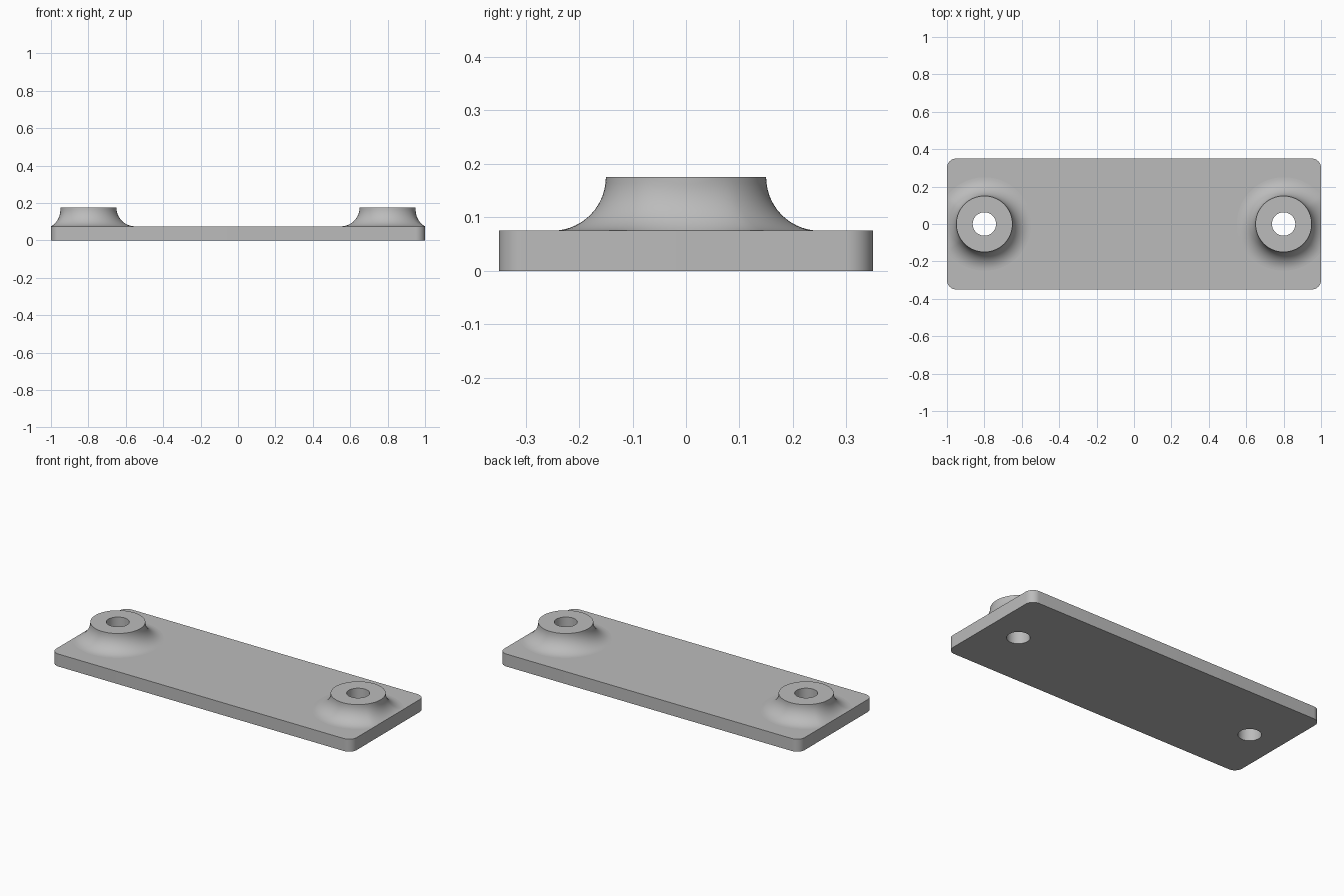
import bpy, bmesh
from math import cos, sin, pi, sqrt
from mathutils import Vector

cube = bpy.data.objects.get("Cube")
if cube:
    bpy.data.objects.remove(cube, do_unlink=True)

HALF_X, HALF_Y, CORNER = 1.0, 0.35, 0.05
PLATE_TOP, BOSS_TOP = 0.075, 0.175
BOSS_X, BOSS_R, HOLE_R, FILLET = 0.8, 0.15, 0.0625, 0.1
SEGMENTS, ARC_STEPS = 96, 14

grey = bpy.data.materials.new("plain grey")
grey.use_nodes = True
colour = (0.5, 0.5, 0.5, 1)
grey.diffuse_color = colour
grey.node_tree.nodes["Principled BSDF"].inputs["Base Color"].default_value = colour


def finish(bm, name):
    bmesh.ops.recalc_face_normals(bm, faces=bm.faces)
    mesh = bpy.data.meshes.new(name)
    bm.to_mesh(mesh)
    bm.free()
    mesh.materials.append(grey)
    obj = bpy.data.objects.new(name, mesh)
    bpy.context.collection.objects.link(obj)
    bpy.ops.object.select_all(action="DESELECT")
    obj.select_set(True)
    bpy.context.view_layer.objects.active = obj
    bpy.ops.object.shade_smooth_by_angle(angle=pi / 6)
    return obj


def circle(radius, z, x=0):
    angles = [2 * pi * i / SEGMENTS for i in range(SEGMENTS)]
    return [Vector((x + radius * cos(a), radius * sin(a), z)) for a in angles]


# Base plate: rounded outline with two round holes, extruded upwards
def build_plate():
    bm = bmesh.new()
    outline = []
    for k, (sx, sy) in enumerate([(1, 1), (-1, 1), (-1, -1), (1, -1)]):
        for i in range(13):
            a = (k + i / 12) * pi / 2
            outline.append(Vector((sx * (HALF_X - CORNER) + CORNER * cos(a),
                                   sy * (HALF_Y - CORNER) + CORNER * sin(a), 0)))
    edges = []
    for loop in (outline, circle(HOLE_R, 0, BOSS_X), circle(HOLE_R, 0, -BOSS_X)):
        verts = [bm.verts.new(p) for p in loop]
        edges += [bm.edges.new((v, verts[i - 1])) for i, v in enumerate(verts)]
    bmesh.ops.triangle_fill(bm, edges=edges, use_beauty=True)
    top = bmesh.ops.extrude_face_region(bm, geom=bm.faces[:], use_keep_orig=True)
    moved = [g for g in top["geom"] if isinstance(g, bmesh.types.BMVert)]
    bmesh.ops.translate(bm, verts=moved, vec=(0, 0, PLATE_TOP))
    finish(bm, "base_plate")


# Boss: bored cylinder whose concave foot stops at the end of the plate
def build_boss(name, side):
    bm = bmesh.new()
    reach = HALF_X - BOSS_X
    rings = [circle(HOLE_R, PLATE_TOP), circle(HOLE_R, BOSS_TOP), circle(BOSS_R, BOSS_TOP)]
    foot = [[] for _ in range(ARC_STEPS + 1)]
    for p in circle(BOSS_R + FILLET, PLATE_TOP):
        end = Vector((min(p.x, reach), p.y, PLATE_TOP))
        rise = sqrt(FILLET ** 2 - (p.x - end.x) ** 2)
        centre = p + Vector((0, 0, rise))
        inward = Vector((-p.x, -p.y, 0)).normalized()
        down = (end - centre).normalized()
        for i, ring in enumerate(foot):
            ring.append(centre + FILLET * inward.slerp(down, i / ARC_STEPS))
    rings += foot
    grid = [[bm.verts.new((side * (p.x + BOSS_X), p.y, p.z)) for p in r] for r in rings]
    for low, high in zip(grid, grid[1:]):
        for i in range(SEGMENTS):
            bm.faces.new((low[i - 1], low[i], high[i], high[i - 1]))
    bmesh.ops.remove_doubles(bm, verts=bm.verts, dist=0.00001)
    finish(bm, name)


build_plate()
build_boss("left_boss", 1)
build_boss("right_boss", -1)
